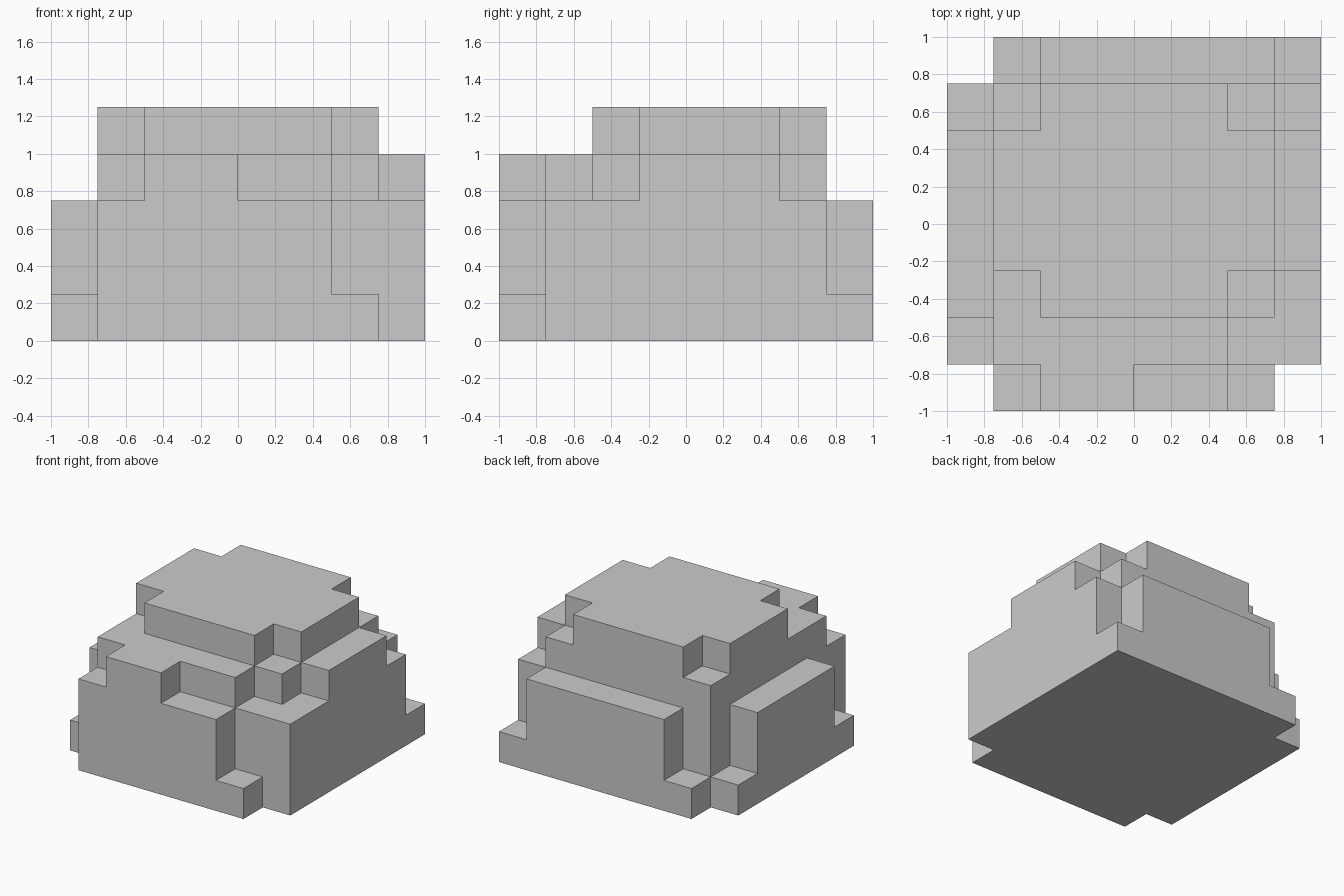
import bpy
import bmesh
from mathutils import Vector

if "Cube" in bpy.data.objects:
    bpy.data.objects.remove(bpy.data.objects["Cube"])

CELL = 0.25
# Stepped boulder: column heights in cells, rows from front to back, left to right
ROWS = ["03443310",
        "14444433",
        "34555543",
        "35555554",
        "35555554",
        "35555554",
        "14555543",
        "01333331"]


def filled(x, y, z):
    return 0 <= x < 8 and 0 <= y < 8 and 0 <= z < int(ROWS[y][x])


def add_face(bm, centre, axis, sign):
    """One cell side, facing outward along the given axis."""
    u, v, n = Vector(), Vector(), Vector()
    n[axis] = sign * 0.5
    u[(axis + 1) % 3] = 0.5
    v[(axis + 2) % 3] = 0.5 * sign
    corners = (-u - v, u - v, u + v, -u + v)
    bm.faces.new([bm.verts.new((centre + n + c) * CELL) for c in corners])


# Outer skin only: a side is made where a cell meets empty space
bm = bmesh.new()
for y in range(8):
    for x in range(8):
        for z in range(int(ROWS[y][x])):
            for axis in range(3):
                for sign in (-1, 1):
                    near = [x, y, z]
                    near[axis] += sign
                    if not filled(*near):
                        add_face(bm, Vector((x - 3.5, y - 3.5, z + 0.5)), axis, sign)

# Weld the skin and merge coplanar cell sides into clean flat faces
bmesh.ops.remove_doubles(bm, verts=bm.verts, dist=0.001)
bmesh.ops.dissolve_limit(bm, angle_limit=0.02, verts=bm.verts, edges=bm.edges)

mesh = bpy.data.meshes.new("stepped_boulder")
bm.to_mesh(mesh)
bm.free()
boulder = bpy.data.objects.new("stepped_boulder", mesh)
bpy.context.collection.objects.link(boulder)
